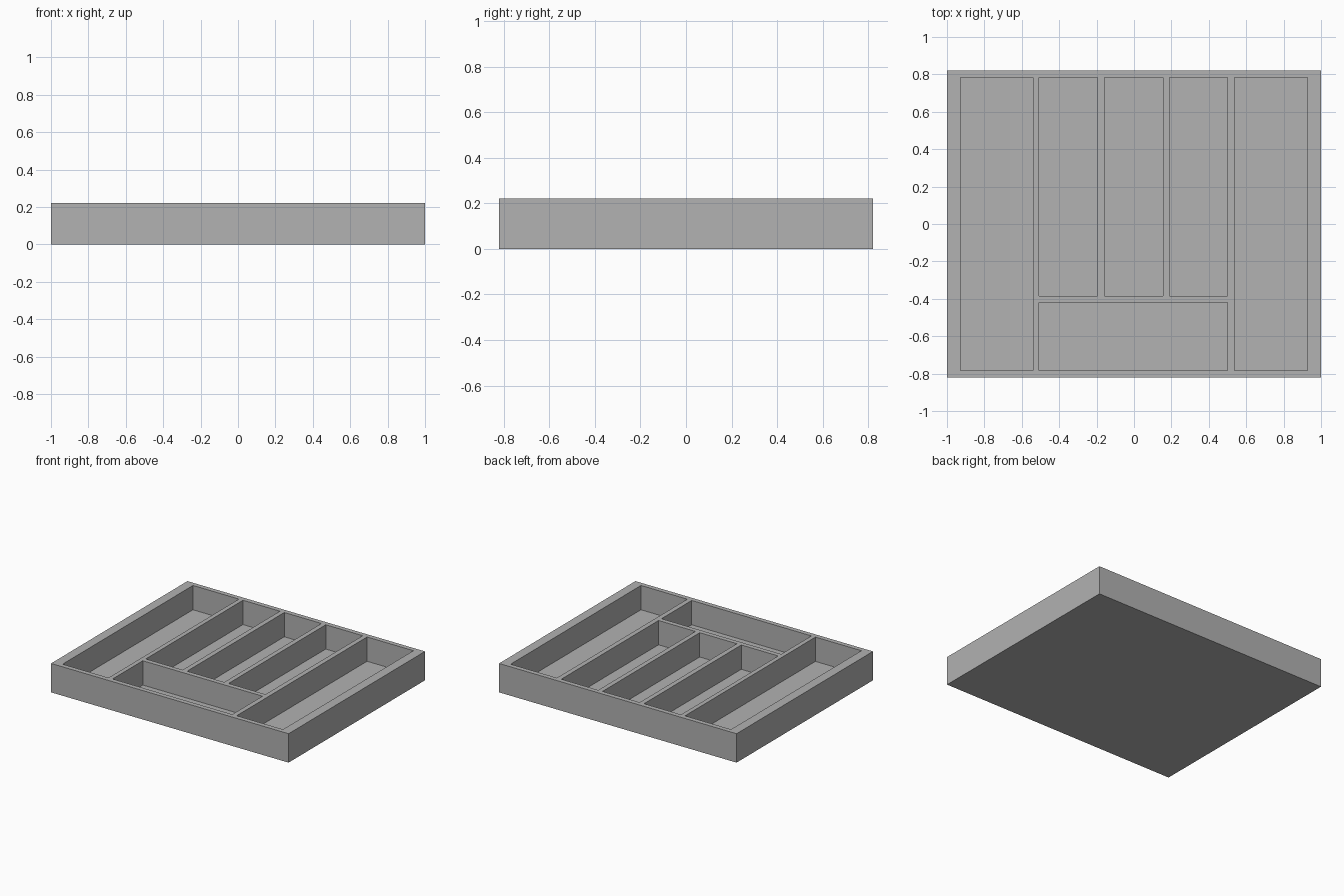
import bpy
import bmesh
from mathutils import Matrix, Vector

cube = bpy.data.objects.get("Cube")
if cube:
    bpy.data.objects.remove(cube, do_unlink=True)

HALF_X, HALF_Y, HEIGHT, FLOOR = 1.0, 0.82, 0.22, 0.035
BACK, FRONT = 0.784, -0.784      # inner faces of the end walls

grey = bpy.data.materials.new("grey")
grey.use_nodes = True
color = (0.445, 0.445, 0.445, 1)
grey.diffuse_color = color
grey.node_tree.nodes["Principled BSDF"].inputs["Base Color"].default_value = color


def box_object(name, boxes):
    """One object made of boxes, each given by its low and high corner."""
    bm = bmesh.new()
    for low, high in boxes:
        low, high = Vector(low), Vector(high)
        matrix = Matrix.Translation((low + high) / 2) @ Matrix.Diagonal(high - low).to_4x4()
        bmesh.ops.create_cube(bm, size=1, matrix=matrix)
    mesh = bpy.data.meshes.new(name)
    bm.to_mesh(mesh)
    bm.free()
    mesh.materials.append(grey)
    obj = bpy.data.objects.new(name, mesh)
    bpy.context.scene.collection.objects.link(obj)
    return obj


# Solid tray block
tray = box_object("cutlery_tray", [((-HALF_X, -HALF_Y, 0), (HALF_X, HALF_Y, HEIGHT))])

# Compartments: two long sides, three middle slots, one wide front slot
compartments = [
    (-0.928, -0.541, FRONT, BACK),
    (0.538, 0.928, FRONT, BACK),
    (-0.507, -0.196, -0.385, BACK),
    (-0.159, 0.154, -0.385, BACK),
    (0.190, 0.501, -0.385, BACK),
    (-0.507, 0.501, FRONT, -0.421),
]
cutter = box_object("compartment_cutter", [
    ((x0, y0, FLOOR), (x1, y1, HEIGHT + 0.1)) for x0, x1, y0, y1 in compartments])
cutter.hide_render = True

# Hollow the block, then drop the cutter
hollow = tray.modifiers.new("compartments", 'BOOLEAN')
hollow.operation = 'DIFFERENCE'
hollow.solver = 'EXACT'
hollow.object = cutter
bpy.context.view_layer.objects.active = tray
tray.select_set(True)
bpy.ops.object.modifier_apply(modifier=hollow.name)
bpy.data.objects.remove(cutter, do_unlink=True)
